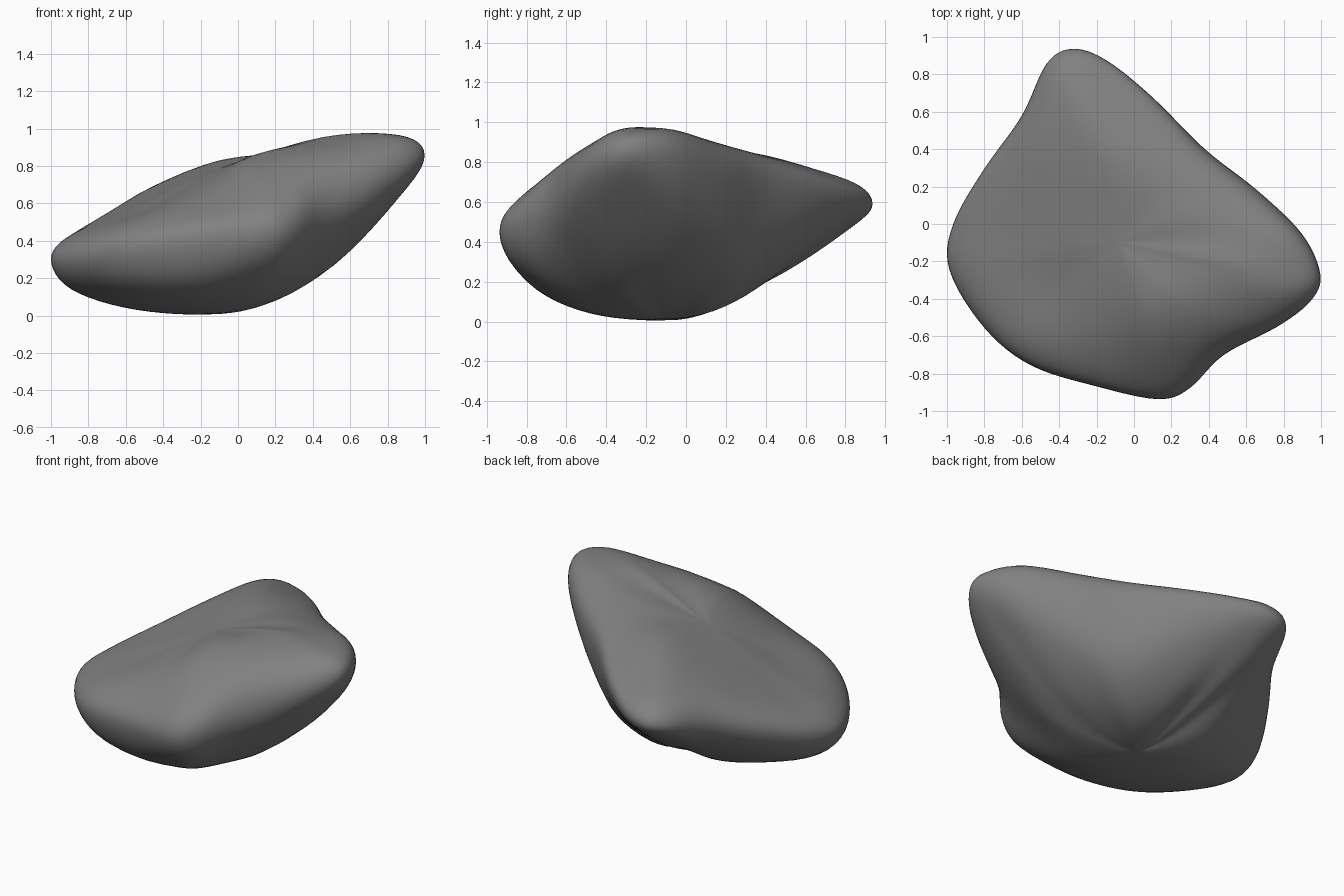
import bpy, bmesh
from mathutils import Vector

if "Cube" in bpy.data.objects:
    bpy.data.objects.remove(bpy.data.objects["Cube"])

# Spokes round the outline: rim x, y, z, then top heights at 88% and 50%
# of the radius, then bottom heights at 88% and 50%
SPOKES = [
    (1.00, -.27, .86, .965, .955, .64, .22), (.90, -.05, .83, .96, .925, .55, .19),
    (.65, .19, .74, .89, .90, .41, .135), (.38, .40, .69, .84, .865, .31, .075),
    (.10, .68, .66, .77, .85, .41, .12), (-.15, .88, .62, .72, .825, .46, .20),
    (-.33, .94, .59, .71, .795, .46, .205), (-.47, .86, .575, .69, .765, .44, .195),
    (-.60, .58, .51, .645, .72, .33, .10), (-.80, .30, .41, .54, .655, .23, .05),
    (-.97, .00, .32, .45, .595, .15, .035), (-.99, -.25, .30, .43, .575, .14, .03),
    (-.80, -.56, .32, .455, .585, .15, .03), (-.55, -.76, .36, .50, .63, .16, .035),
    (-.20, -.87, .41, .55, .70, .18, .04), (.13, -.94, .45, .61, .79, .25, .06),
    (.30, -.88, .48, .66, .84, .27, .075), (.48, -.70, .58, .79, .885, .34, .09),
    (.77, -.55, .73, .88, .92, .49, .145), (.95, -.41, .82, .95, .945, .60, .20),
]
CX, CY, TOP, BOTTOM = -.1, -.1, .785, .008
TOP_SLOPE, BOTTOM_SLOPE = (.34, .07), (.06, .03)
STEP = 6
N = len(SPOKES)


def spline(a, b, c, d, t):
    """Catmull-Rom point between b and c."""
    return .5 * (2 * b + (c - a) * t + (2 * a - 5 * b + 4 * c - d) * t * t
                 + (3 * b - a - 3 * c + d) * t ** 3)


def at(s, f, z):
    return Vector((CX + (s[0] - CX) * f, CY + (s[1] - CY) * f, z))


def ghost(p, slope):
    """Point beyond a pole, so every meridian crosses it in one plane."""
    dx, dy = p.x - CX, p.y - CY
    return p - 2 * Vector((dx, dy, slope[0] * dx + slope[1] * dy))


# Control meridians from top centre over the rim to bottom centre
ctrl = [[at(s, 0, TOP), at(s, .5, s[4]), at(s, .88, s[3]), at(s, 1, s[2]),
         at(s, .88, s[5]), at(s, .5, s[6]), at(s, 0, BOTTOM)] for s in SPOKES]

# Refine around the outline
fine = []
for i in range(N):
    for k in range(STEP):
        quad = [ctrl[(i + j) % N] for j in (-1, 0, 1, 2)]
        fine.append([spline(*p, k / STEP) for p in zip(*quad)])

# Refine along each meridian
M = len(fine)
bm = bmesh.new()
top = bm.verts.new((CX, CY, TOP))
bottom = bm.verts.new((CX, CY, BOTTOM))
cols = []
for m in fine:
    p = [ghost(m[1], TOP_SLOPE)] + m + [ghost(m[5], BOTTOM_SLOPE)]
    cols.append([bm.verts.new(spline(*p[j:j + 4], k / STEP))
                 for j in range(6) for k in range(STEP) if j + k > 0])

# Skin
for i in range(M):
    a, b = cols[i], cols[(i + 1) % M]
    bm.faces.new((top, a[0], b[0]))
    for j in range(len(a) - 1):
        bm.faces.new((a[j], a[j + 1], b[j + 1], b[j]))
    bm.faces.new((bottom, b[-1], a[-1]))
bmesh.ops.recalc_face_normals(bm, faces=bm.faces)
for f in bm.faces:
    f.smooth = True

mesh = bpy.data.meshes.new("rock")
bm.to_mesh(mesh)
bm.free()
rock = bpy.data.objects.new("rock", mesh)
bpy.context.collection.objects.link(rock)

# Dark stone colour
stone = bpy.data.materials.new("dark_stone")
stone.diffuse_color = (.22, .22, .22, 1)
stone.use_nodes = True
stone.node_tree.nodes["Principled BSDF"].inputs["Base Color"].default_value = stone.diffuse_color
mesh.materials.append(stone)

# Even out small ripples
mod = rock.modifiers.new("soften", 'SMOOTH')
mod.factor = .5
mod.iterations = 6
